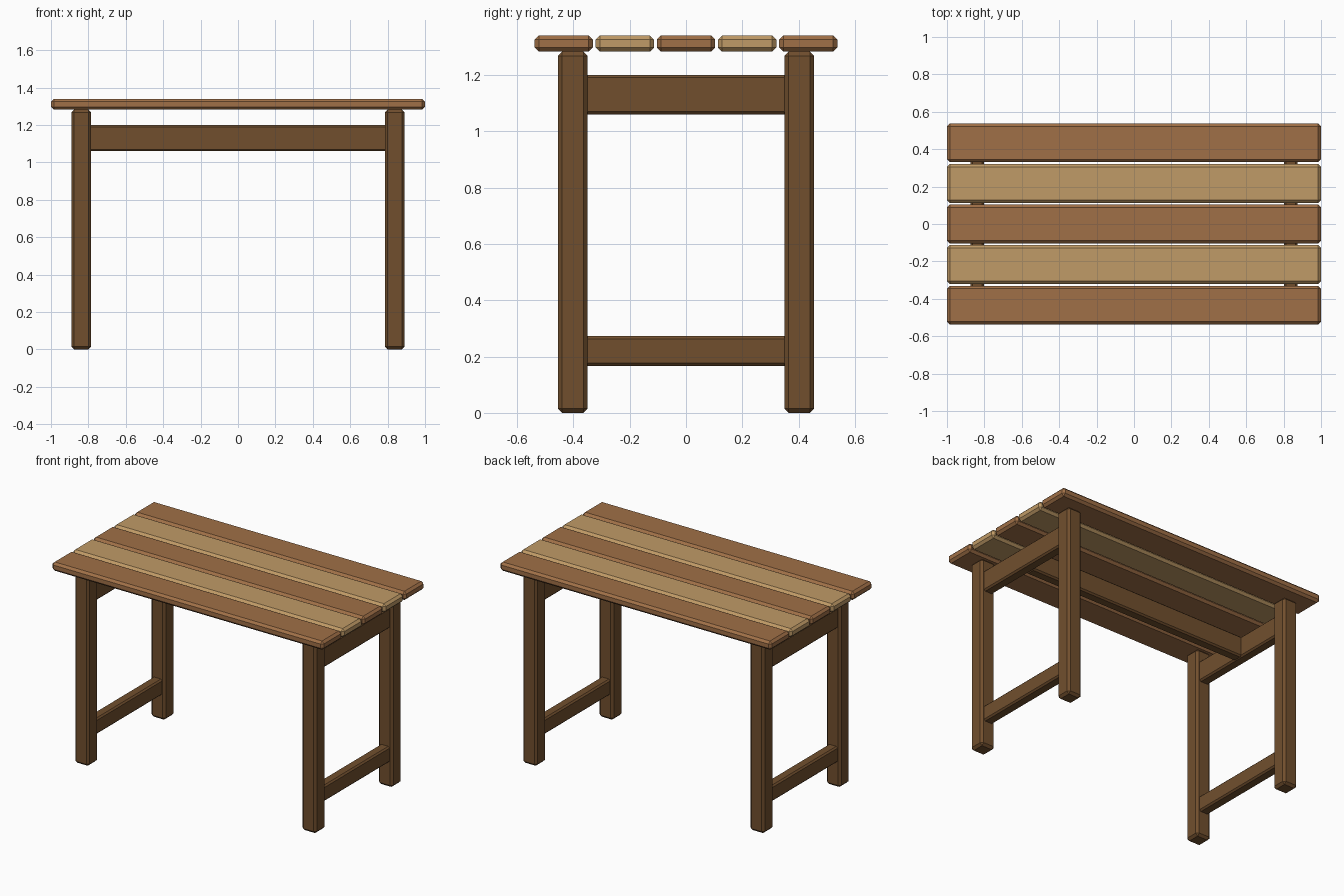
import bpy
import bmesh

cube = bpy.data.objects.get("Cube")
if cube:
    bpy.data.objects.remove(cube, do_unlink=True)


def make_material(name, rgb):
    mat = bpy.data.materials.new(name)
    mat.use_nodes = True
    mat.diffuse_color = (*rgb, 1)
    mat.node_tree.nodes["Principled BSDF"].inputs["Base Color"].default_value = (*rgb, 1)
    return mat


dark_wood = make_material("dark frame wood", (0.165, 0.078, 0.027))
red_wood = make_material("reddish plank wood", (0.352, 0.162, 0.063))
pale_wood = make_material("pale plank wood", (0.53, 0.328, 0.135))


def beam(name, center, size, mat, chamfer=0.015):
    """Rectangular timber with chamfered edges."""
    mesh = bpy.data.meshes.new(name)
    bm = bmesh.new()
    bmesh.ops.create_cube(bm, size=1)
    bmesh.ops.scale(bm, vec=size, verts=bm.verts)
    bm.to_mesh(mesh)
    bm.free()
    mesh.materials.append(mat)
    obj = bpy.data.objects.new(name, mesh)
    obj.location = center
    bpy.context.collection.objects.link(obj)
    bevel = obj.modifiers.new("chamfer", "BEVEL")
    bevel.width = chamfer
    bevel.segments = 1
    return obj


LEG_X, LEG_Y, LEG_W = 0.838, 0.402, 0.106
TOP_Z, TOP_H = 1.34, 0.058
PLANK_W, PITCH = 0.207, 0.217
RAIL_W = 0.07
under_top = TOP_Z - TOP_H

# Table top planks in alternating woods
for i in range(5):
    beam(f"plank_{i + 1}", (0, (i - 2) * PITCH, TOP_Z - TOP_H / 2),
         (2, PLANK_W, TOP_H), pale_wood if i % 2 else red_wood)

# Legs and end rails on both sides
rail_length = 2 * LEG_Y - LEG_W + 0.03
for side, sx in (("right", -1), ("left", 1)):
    for end, sy in (("front", -1), ("back", 1)):
        beam(f"{end}_{side}_leg", (sx * LEG_X, sy * LEG_Y, under_top / 2),
             (LEG_W, LEG_W, under_top), dark_wood)
    beam(f"{side}_apron", (sx * LEG_X, 0, 1.13), (RAIL_W, rail_length, 0.14), dark_wood, 0.01)
    beam(f"{side}_stretcher", (sx * LEG_X, 0, 0.22), (RAIL_W, rail_length, 0.106), dark_wood, 0.01)

# Central beam joining the two end aprons
beam("center_beam", (0, 0, 1.13), (2 * LEG_X - RAIL_W + 0.02, RAIL_W, 0.14), dark_wood, 0.01)
